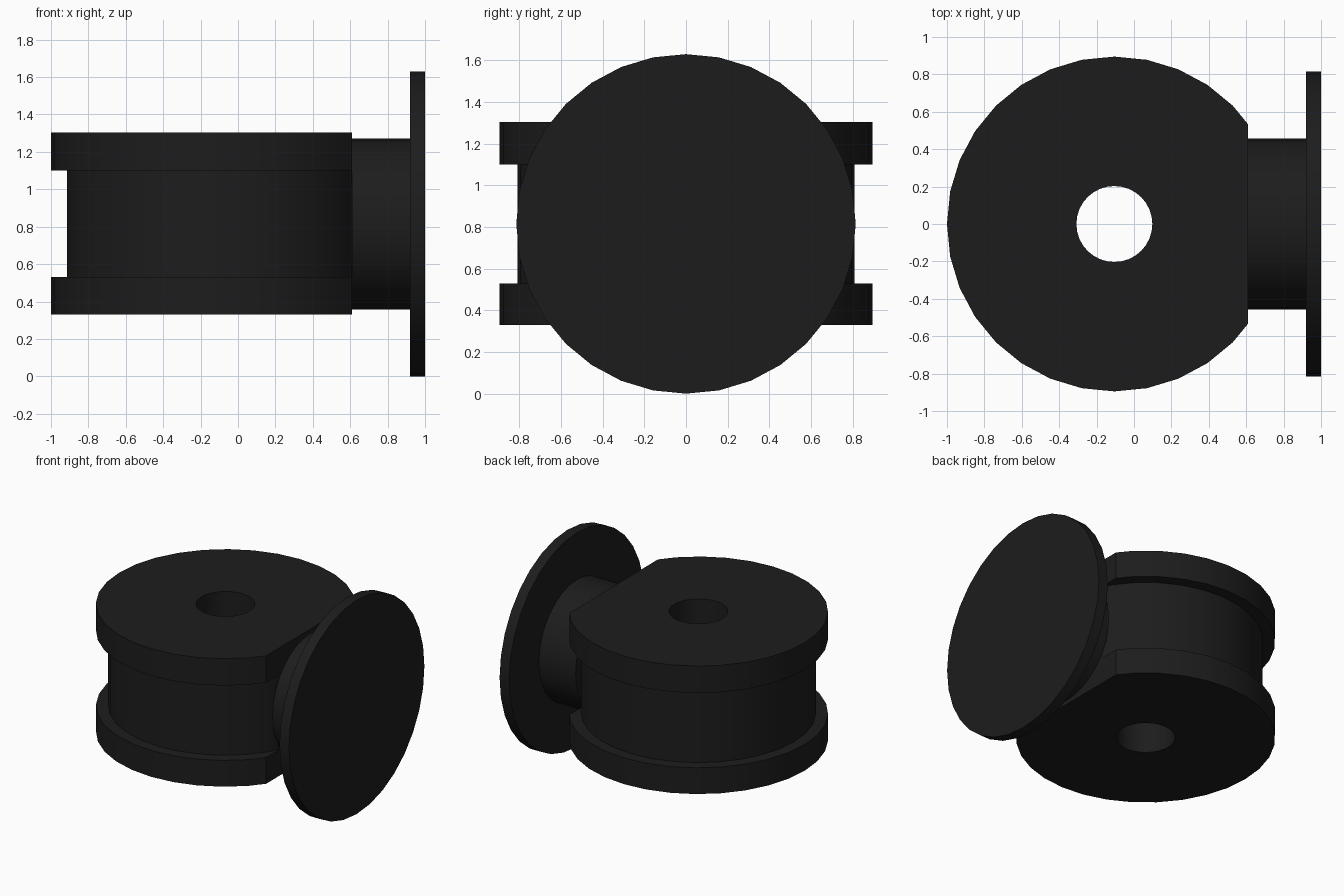
import bpy, bmesh, math
from mathutils import Matrix, Vector

if "Cube" in bpy.data.objects:
    bpy.data.objects.remove(bpy.data.objects["Cube"])

SEG = 32
ZC = 0.815            # height of the side neck axis
CX = -0.105           # spool axis

mat = bpy.data.materials.new("dark_plastic")
mat.diffuse_color = (0.012, 0.012, 0.012, 1)
mat.use_nodes = True
mat.node_tree.nodes["Principled BSDF"].inputs["Base Color"].default_value = mat.diffuse_color


def lathe(bm, profile, closed):
    """Revolve (radius, height) points about local z; zero radius becomes a pole."""
    rings = []
    for r, h in profile:
        if r == 0:
            rings.append([bm.verts.new((0, 0, h))] * SEG)
        else:
            rings.append([bm.verts.new((r * math.cos(2 * math.pi * i / SEG),
                                        r * math.sin(2 * math.pi * i / SEG), h))
                          for i in range(SEG)])
    pairs = list(zip(rings, rings[1:] + rings[:1]))
    for a, b in pairs if closed else pairs[:-1]:
        for i in range(SEG):
            j = (i + 1) % SEG
            bm.faces.new(dict.fromkeys((a[i], a[j], b[j], b[i])))


def finish(bm, name):
    bmesh.ops.recalc_face_normals(bm, faces=bm.faces)
    mesh = bpy.data.meshes.new(name)
    bm.to_mesh(mesh)
    bm.free()
    mesh.materials.append(mat)
    obj = bpy.data.objects.new(name, mesh)
    bpy.context.collection.objects.link(obj)
    bpy.ops.object.select_all(action='DESELECT')
    obj.select_set(True)
    bpy.context.view_layer.objects.active = obj
    bpy.ops.object.shade_smooth_by_angle(angle=math.radians(30))
    return obj


# Grooved spool with a through hole, sliced flat where the neck joins
bm = bmesh.new()
lathe(bm, [(0.203, 0.33), (0.895, 0.33), (0.895, 0.53), (0.81, 0.53),
           (0.81, 1.10), (0.895, 1.10), (0.895, 1.305), (0.203, 1.305)], True)
bmesh.ops.translate(bm, verts=bm.verts, vec=Vector((CX, 0, 0)))
cut = bmesh.ops.bisect_plane(bm, geom=bm.verts[:] + bm.edges[:] + bm.faces[:],
                             plane_co=(0.61, 0, 0), plane_no=(1, 0, 0),
                             clear_outer=True)
rim = [e for e in bm.edges if e.is_boundary]
bmesh.ops.holes_fill(bm, edges=rim, sides=0)
finish(bm, "spool_body")

# Side neck and mounting disc, turned about the x axis
bm = bmesh.new()
lathe(bm, [(0, 0.61), (0.457, 0.61), (0.457, 0.92), (0.815, 0.92),
           (0.815, 1.0), (0, 1.0)], False)
bm.transform(Matrix.Translation((0, 0, ZC)) @ Matrix.Rotation(math.pi / 2, 4, 'Y'))
finish(bm, "side_neck_and_disc")
